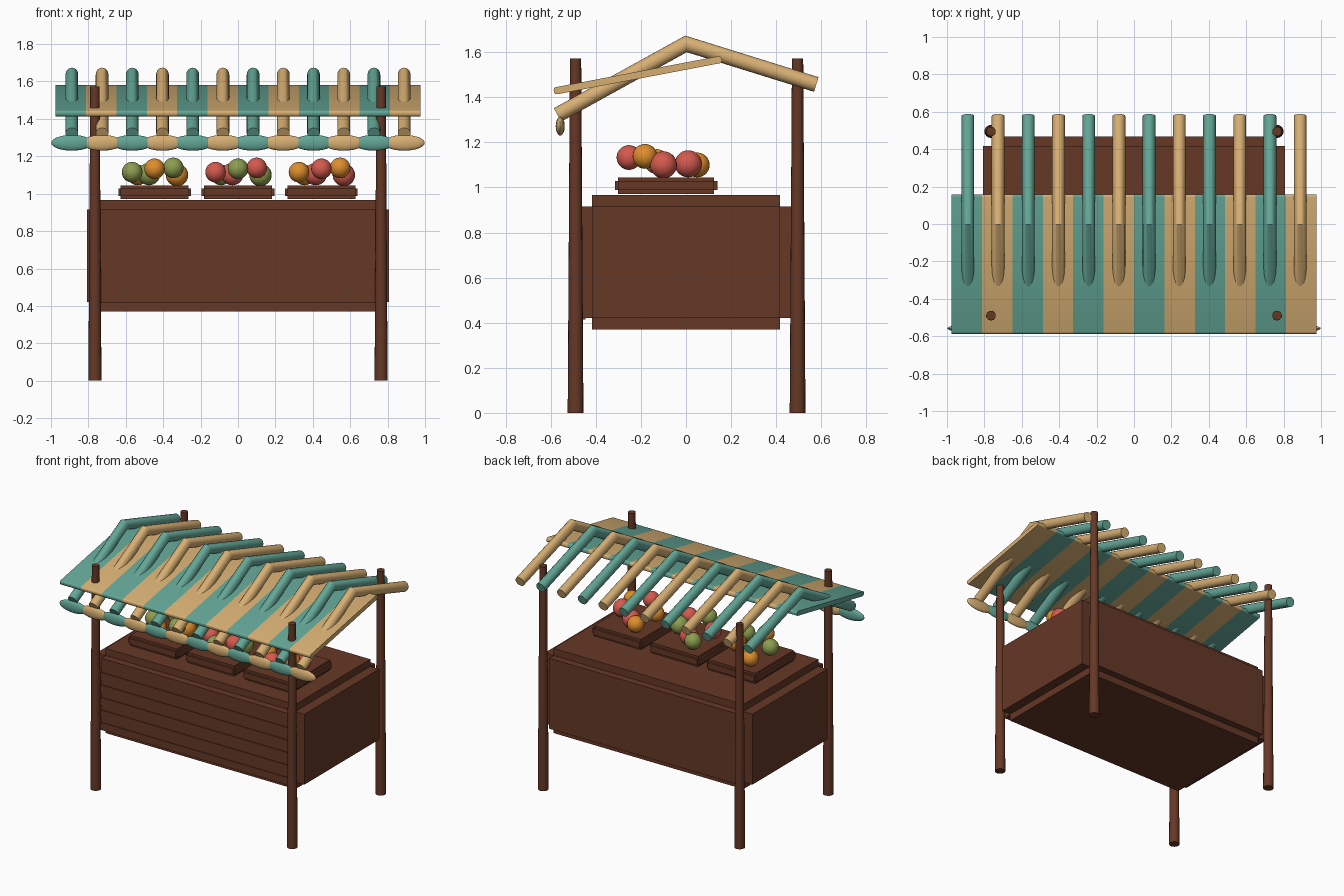
import bpy, bmesh, math
from mathutils import Matrix, Vector

if "Cube" in bpy.data.objects:
    bpy.data.objects.remove(bpy.data.objects["Cube"])


def material(name, rgb):
    lin = [((c / 255 + 0.055) / 1.055) ** 2.4 for c in rgb] + [1]
    m = bpy.data.materials.new(name)
    m.use_nodes = True
    m.diffuse_color = lin
    m.node_tree.nodes["Principled BSDF"].inputs["Base Color"].default_value = lin
    return m


wood = material("dark wood", (102, 56, 38))
teal = material("teal cloth", (99, 166, 150))
tan = material("tan cloth", (215, 175, 115))
red = material("red fruit", (212, 90, 78))
orange = material("orange fruit", (222, 142, 45))
green = material("green fruit", (140, 157, 78))
cloth = [teal, tan]


def finish(name, bm, mats, smooth=False):
    bmesh.ops.recalc_face_normals(bm, faces=bm.faces)
    mesh = bpy.data.meshes.new(name)
    bm.to_mesh(mesh)
    bm.free()
    ob = bpy.data.objects.new(name, mesh)
    bpy.context.collection.objects.link(ob)
    for m in mats:
        mesh.materials.append(m)
    if smooth:
        bpy.ops.object.select_all(action='DESELECT')
        bpy.context.view_layer.objects.active = ob
        ob.select_set(True)
        bpy.ops.object.shade_smooth_by_angle(angle=math.radians(40))
    return ob


def add_box(bm, centre, half):
    mat = Matrix.Translation(centre) @ Matrix.Diagonal([2 * h for h in half] + [1])
    bmesh.ops.create_cube(bm, size=1, matrix=mat)


def stepped_box(name, centre, half, step):
    """Box whose six faces stand proud of notched edges."""
    bm = bmesh.new()
    for axis in range(3):
        size = [h - s for h, s in zip(half, step)]
        size[axis] = half[axis]
        add_box(bm, centre, size)
    return finish(name, bm, [wood])


def ball(name, centre, radii, mat):
    bm = bmesh.new()
    m = Matrix.Translation(centre) @ Matrix.Diagonal(list(radii) + [1])
    bmesh.ops.create_uvsphere(bm, u_segments=24, v_segments=14, radius=1, matrix=m)
    return finish(name, bm, [mat], True)


def bent_rod(name, x, path, radius, mat, sides=20):
    """Round rod through (y, z) points with mitred bends."""
    bm = bmesh.new()
    pts = [Vector((x, y, z)) for y, z in path]
    rings = []
    for i, p in enumerate(pts):
        a = (p - pts[i - 1]).normalized() if i else None
        b = (pts[i + 1] - p).normalized() if i + 1 < len(pts) else None
        along = ((a or b) + (b or a)).normalized()
        up = Vector((1, 0, 0)).cross(along)
        stretch = 1 / along.dot(a or b)
        ring = []
        for k in range(sides):
            t = math.tau * k / sides
            ring.append(bm.verts.new(p + Vector((radius * math.cos(t), 0, 0))
                                     + up * radius * stretch * math.sin(t)))
        rings.append(ring)
    for r, s in zip(rings, rings[1:]):
        for k in range(sides):
            bm.faces.new((r[k - 1], r[k], s[k], s[k - 1]))
    bm.faces.new(rings[0])
    bm.faces.new(rings[-1])
    return finish(name, bm, [mat], True)


# Counter body and front slats
stepped_box("counter", (0, 0, 0.668), (0.808, 0.467, 0.298), (0.07, 0.05, 0.05))
for i in range(5):
    bm = bmesh.new()
    add_box(bm, (0, -0.46, 0.793 - 0.088 * i), (0.738, 0.014, 0.026))
    finish(f"front_slat_{i + 1}", bm, [wood])

# Tapered corner posts
for side, sx in (("left", 1), ("right", -1)):
    for end, y in (("front", -0.49), ("back", 0.495)):
        bm = bmesh.new()
        bmesh.ops.create_cone(bm, cap_ends=True, segments=16, radius1=0.035, radius2=0.025,
                              depth=1.573, matrix=Matrix.Translation((0.765 * sx, y, 0.7865)))
        finish(f"{end}_{side}_post", bm, [wood], True)

# Crates with a pile of fruit in each
pile = [(-0.12, -0.13, 1.115, 0.055), (-0.09, 0.05, 1.10, 0.055), (-0.03, 0.01, 1.105, 0.06),
        (0.0, -0.253, 1.133, 0.055), (0.1, -0.182, 1.138, 0.055), (0.12, -0.1, 1.10, 0.06)]
colours = [(green, orange, green, orange, green, orange),
           (red, green, red, green, red, green),
           (orange, orange, red, red, orange, red)]
for i, (cx, mats) in enumerate(zip((-0.446, 0, 0.446), colours)):
    stepped_box(f"crate_{i + 1}", (cx, -0.088, 1.008), (0.194, 0.228, 0.036), (0.012, 0.015, 0.016))
    for j, ((x, y, z, r), mat) in enumerate(zip(pile, mats)):
        ball(f"fruit_{i + 1}_{j + 1}", (cx + x, y, z), (r, r, r), mat)

# Striped awning sheet, tilted up toward the back
stripes, width = 12, 1.95
bm = bmesh.new()
add_box(bm, (0, 0, 0), (width / 2, 0.379, 0.016))
long_edges = [e for e in bm.edges if abs(e.verts[0].co.x - e.verts[1].co.x) > 1]
bmesh.ops.bevel(bm, geom=long_edges, offset=0.012, segments=3, profile=0.5, affect='EDGES')
for i in range(1, stripes):
    bmesh.ops.bisect_plane(bm, geom=bm.verts[:] + bm.edges[:] + bm.faces[:],
                           plane_co=(width * (i / stripes - 0.5), 0, 0), plane_no=(1, 0, 0))
for f in bm.faces:
    n = int((f.calc_center_median().x / width + 0.5) * stripes)
    f.material_index = max(0, min(stripes - 1, n)) % 2
tilt = math.atan2(0.14, 0.735)
bm.transform(Matrix.Translation((0, -0.214, 1.498)) @ Matrix.Rotation(tilt, 4, 'X'))
finish("awning_sheet", bm, cloth, True)

# Bent roof rods and the hanging scallops at their front ends
for i in range(stripes):
    x = 0.1615 * (i - (stripes - 1) / 2)
    bent_rod(f"roof_rod_{i + 1}", x, [(-0.57, 1.322), (0, 1.637), (0.578, 1.457)], 0.034, cloth[i % 2])
    ball(f"scallop_{i + 1}", (x, -0.558, 1.272), (0.11, 0.02, 0.042), cloth[i % 2])
